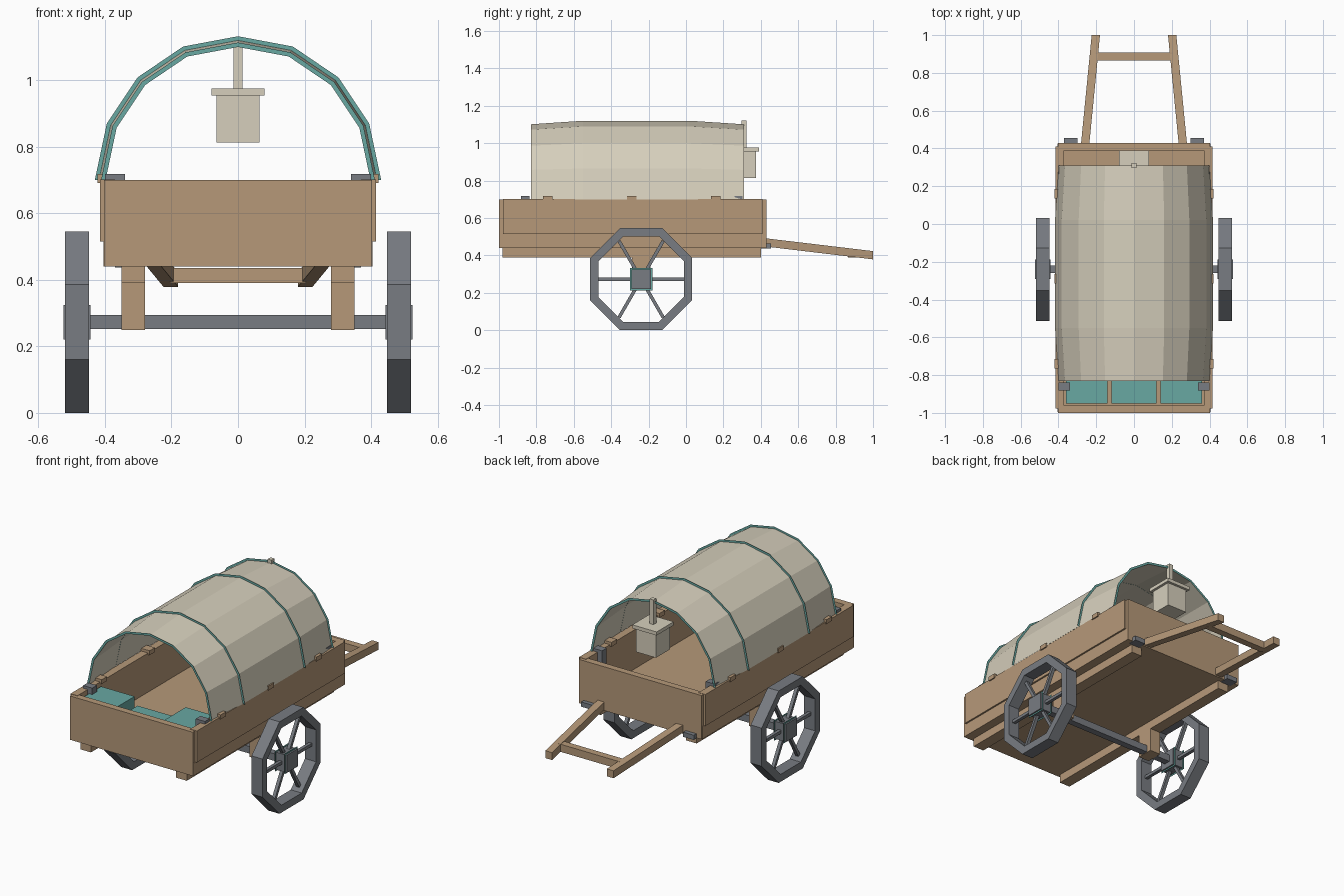
import bpy, bmesh, math
from mathutils import Vector

if "Cube" in bpy.data.objects:
    bpy.data.objects.remove(bpy.data.objects["Cube"])


def material(name, rgb):
    m = bpy.data.materials.new(name)
    m.use_nodes = True
    lin = [((c / 255 + 0.055) / 1.055) ** 2.4 for c in rgb] + [1]
    m.diffuse_color = lin
    m.node_tree.nodes["Principled BSDF"].inputs["Base Color"].default_value = lin
    return m


WOOD = material("tan wood", (182, 153, 121))
CANVAS = material("cream canvas", (214, 207, 188))
IRON = material("grey iron", (120, 124, 130))
TEAL = material("teal cloth", (104, 168, 162))


def finish(name, bm, mat):
    bmesh.ops.recalc_face_normals(bm, faces=bm.faces)
    me = bpy.data.meshes.new(name)
    bm.to_mesh(me)
    bm.free()
    me.materials.append(mat)
    ob = bpy.data.objects.new(name, me)
    bpy.context.collection.objects.link(ob)
    return ob


def box(name, mat, x, y, z):
    """Box from (low, high) ranges on each axis."""
    bm = bmesh.new()
    bmesh.ops.create_cube(bm, size=1)
    for v in bm.verts:
        v.co = [r[0] if c < 0 else r[1] for c, r in zip(v.co, (x, y, z))]
    return finish(name, bm, mat)


def pair(name, mat, x, y, z):
    """Box on the left and its mirror on the right."""
    box("left_" + name, mat, x, y, z)
    box("right_" + name, mat, (-x[1], -x[0]), y, z)


def bridge(name, mat, rings, closed=False):
    """Skin a list of equal point rings; closed also loops every ring."""
    bm = bmesh.new()
    vs = [[bm.verts.new(p) for p in r] for r in rings]
    n = len(rings[0])
    for a, b in zip(vs, vs[1:] + (vs[:1] if closed else [])):
        for i in range(n if closed else n - 1):
            j = (i + 1) % n
            bm.faces.new((a[i], a[j], b[j], b[i]))
    return finish(name, bm, mat)


# Cart body
box("floor", WOOD, (-0.39, 0.39), (-0.98, 0.41), (0.44, 0.47))
box("front_wall", WOOD, (-0.403, 0.403), (-1, -0.96), (0.44, 0.70))
box("back_wall", WOOD, (-0.403, 0.403), (0.39, 0.43), (0.44, 0.70))
pair("lower_side", WOOD, (0.37, 0.405), (-0.995, 0.425), (0.44, 0.515))
pair("upper_side", WOOD, (0.37, 0.415), (-0.978, 0.41), (0.515, 0.702))
pair("floor_rail", WOOD, (0.28, 0.35), (-0.98, 0.40), (0.39, 0.44))
pair("axle_support", WOOD, (0.28, 0.35), (-0.29, -0.19), (0.25, 0.39))

# Cleats and iron brackets along the rim
for i, y in enumerate((-0.74, -0.29, 0.16)):
    pair(f"cleat_{i}", WOOD, (0.36, 0.422), (y - 0.025, y + 0.025), (0.692, 0.718))
for i, y in enumerate((-0.86, 0.28)):
    pair(f"bracket_top_{i}", IRON, (0.34, 0.40), (y - 0.022, y + 0.022), (0.70, 0.718))
    pair(f"bracket_leg_{i}", IRON, (0.34, 0.37), (y - 0.022, y + 0.022), (0.62, 0.70))
pair("shaft_bracket", IRON, (0.30, 0.37), (0.40, 0.455), (0.437, 0.465))

# Cargo boxes
box("right_crate", TEAL, (-0.36, -0.14), (-0.95, -0.77), (0.47, 0.68))
box("middle_crate", TEAL, (-0.12, 0.12), (-0.95, -0.77), (0.47, 0.63))
box("left_crate", TEAL, (0.14, 0.36), (-0.95, -0.69), (0.47, 0.66))

# Canopy with flat ribs
BASE = 0.70
half = [(0.418, 0), (0.383, 0.165), (0.293, 0.30), (0.16, 0.39), (0, 0.42)]
arch = half + [(-x, z) for x, z in half[-2::-1]]


def section(y, s):
    return [(x * s, y, BASE + z * s) for x, z in arch]


stations = [(-0.83, 0.955), (-0.55, 1), (0.02, 1), (0.31, 0.955)]
bridge("canopy", CANVAS, [section(y, s) for y, s in stations])
for i, (y, s) in enumerate(stations):
    bridge(f"canopy_rib_{i}", TEAL, [section(y, s - 0.002), section(y, s + 0.03)])

# Hanging lantern
box("lantern_body", CANVAS, (-0.065, 0.065), (0.245, 0.375), (0.813, 0.955))
box("lantern_cap", CANVAS, (-0.08, 0.08), (0.23, 0.39), (0.955, 0.976))
box("lantern_post", CANVAS, (-0.013, 0.013), (0.297, 0.323), (0.976, 1.122))

# Pulling shafts and crossbar
for side, name in ((1, "left"), (-1, "right")):
    ob = box(name + "_shaft", WOOD, (-0.022, 0.022), (0.41, 1), (-0.022, 0.022))
    for v in ob.data.vertices:
        t = (v.co.y - 0.43) / 0.57
        v.co.x += side * (0.258 - 0.056 * t)
        v.co.z += 0.469 - 0.068 * t
box("crossbar", WOOD, (-0.205, 0.205), (0.865, 0.907), (0.39, 0.435))

# Axle and wheels
HUB_Y, HUB_Z = -0.24, 0.273
box("axle", IRON, (-0.46, 0.46), (HUB_Y - 0.02, HUB_Y + 0.02), (0.252, 0.294))


def octagon(x, apothem):
    r = apothem / math.cos(math.pi / 8)
    return [(x, HUB_Y + r * math.cos(a), HUB_Z + r * math.sin(a))
            for a in (math.pi / 8 * (2 * k + 1) for k in range(8))]


def square(h):
    return (HUB_Y - h, HUB_Y + h), (HUB_Z - h, HUB_Z + h)


for side, name in ((1, "left"), (-1, "right")):
    a, b = side * 0.448, side * 0.52
    bridge(name + "_wheel_rim", IRON,
           [octagon(a, 0.273), octagon(b, 0.273), octagon(b, 0.229), octagon(a, 0.229)], True)
    for k in range(6):
        ang = k * math.pi / 3
        out = Vector((0, math.cos(ang), math.sin(ang)))
        across = Vector((0, -out.z, out.y))
        ob = box(f"{name}_spoke_{k}", IRON, (-0.01, 0.01), (0.03, 0.236), (-0.009, 0.009))
        for v in ob.data.vertices:
            p = v.co.copy()
            v.co = Vector((side * 0.484 + p.x, HUB_Y, HUB_Z)) + out * p.y + across * p.z
pair("hub", IRON, (0.443, 0.525), *square(0.052))
pair("hub_outer_trim", TEAL, (0.514, 0.516), *square(0.06))
pair("hub_inner_trim", TEAL, (0.452, 0.454), *square(0.06))
